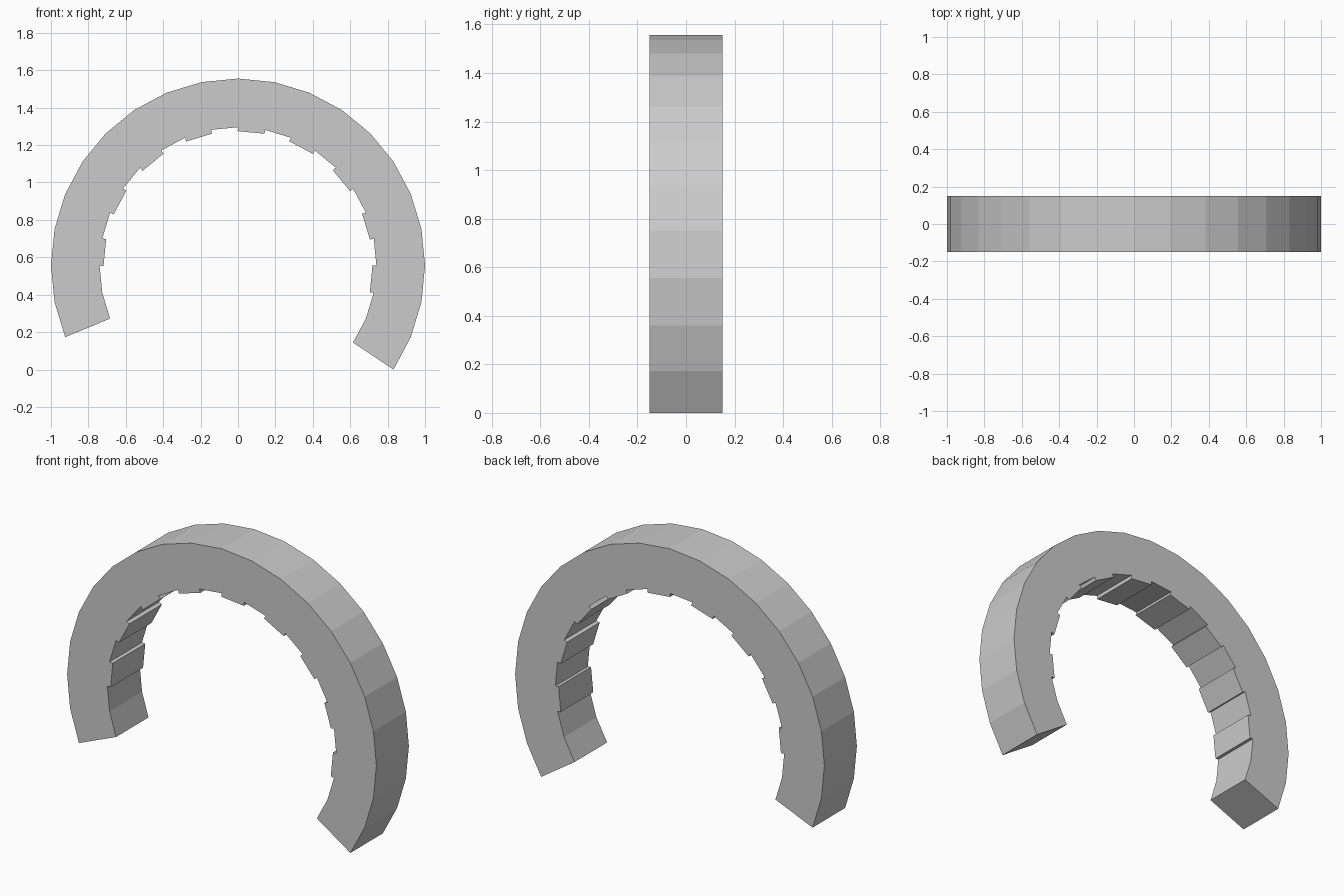
import bpy, bmesh
from math import radians, sin, cos

if "Cube" in bpy.data.objects:
    bpy.data.objects.remove(bpy.data.objects["Cube"])

SIDES = 32
STEP = 360 / SIDES
START, END = -3, 18            # segment range of the open ring
OUTER, INNER, RIDGE = 1.0, 0.74, 0.021
HALF_WIDTH = 0.15
CENTRE_Z = sin(radians(33.75))


def point(i, radius):
    a = radians(i * STEP)
    return radius * cos(a), CENTRE_Z + radius * sin(a)


# Outer arc, then inner arc back with a raised ridge on every other segment
profile = [point(i, OUTER) for i in range(START, END + 1)]
profile.append(point(END, INNER))
for i in range(END - 1, START - 1, -1):
    if i % 2 == 1 and -1 <= i <= 15:
        # ridge over the segment i..i+1, pushed inward along the face normal
        a = radians((i + 0.5) * STEP)
        for k in (i + 1, i):
            x, z = point(k, INNER)
            profile.append((x - RIDGE * cos(a), z - RIDGE * sin(a)))
    profile.append(point(i, INNER))

# Extrude the profile across the width
bm = bmesh.new()
face = bm.faces.new([bm.verts.new((x, -HALF_WIDTH, z)) for x, z in profile])
ext = bmesh.ops.extrude_face_region(bm, geom=[face], use_keep_orig=True)
verts = [g for g in ext["geom"] if isinstance(g, bmesh.types.BMVert)]
bmesh.ops.translate(bm, verts=verts, vec=(0, 2 * HALF_WIDTH, 0))
bmesh.ops.recalc_face_normals(bm, faces=bm.faces)

mesh = bpy.data.meshes.new("ridged_open_ring")
bm.to_mesh(mesh)
bm.free()
ring = bpy.data.objects.new("ridged_open_ring", mesh)
bpy.context.collection.objects.link(ring)
